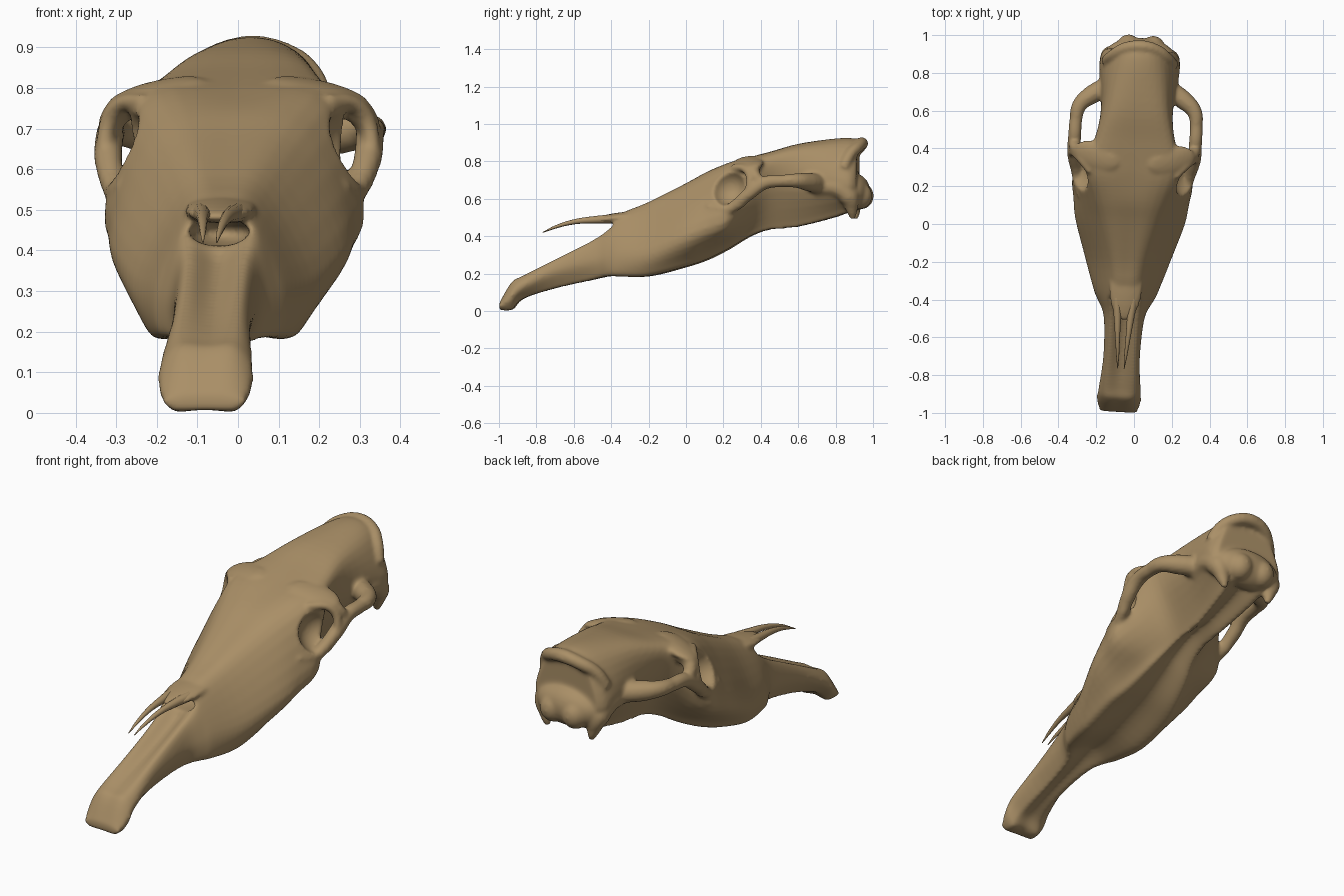
import bpy, bmesh
from mathutils import Vector, Matrix, Euler

if "Cube" in bpy.data.objects:
    bpy.data.objects.remove(bpy.data.objects["Cube"])

bone = bpy.data.materials.new("tan_bone")
bone.diffuse_color = (0.40, 0.275, 0.135, 1)
bone.use_nodes = True
bone.node_tree.nodes["Principled BSDF"].inputs["Base Color"].default_value = bone.diffuse_color


def spline(pts, n, closed):
    """Smooth interpolation through a list of vectors."""
    k, out = len(pts), []
    for i in range(k if closed else k - 1):
        get = (lambda j: pts[j % k]) if closed else (lambda j: pts[min(max(j, 0), k - 1)])
        a, b, c, d = (get(i + j) for j in (-1, 0, 1, 2))
        for s in range(n):
            t = s / n
            out.append(b + (c - a) * (0.5 * t) + (2 * a - 5 * b + 4 * c - d) * (0.5 * t * t)
                       + (3 * b - a - 3 * c + d) * (0.5 * t ** 3))
    if not closed:
        out.append(pts[-1])
    return out


def new_object(name, bm):
    bmesh.ops.recalc_face_normals(bm, faces=bm.faces)
    mesh = bpy.data.meshes.new(name)
    bm.to_mesh(mesh)
    bm.free()
    ob = bpy.data.objects.new(name, mesh)
    bpy.context.collection.objects.link(ob)
    return ob


def select(obs):
    bpy.ops.object.select_all(action='DESELECT')
    for o in obs:
        o.select_set(True)
    bpy.context.view_layer.objects.active = obs[0]


def loft(name, sections):
    rows = []
    for y, zt, wt, zs, wm, zm, wb, zb in sections:
        h = max(zt, zs) - zb
        half = [(wt, zs), (wm, zm), (wb, zb + 0.07 * h), (wb * 0.72, zb)]
        ring = [(0, zt)] + half + [(0, zb + max(0, min(0.14 * (h - 0.07), 0.045)))]
        ring += [(-x, z) for x, z in reversed(half)]
        rows.append(spline([Vector((x, y, z)) for x, z in ring], 5, True))
    columns = [spline(list(c), 4, False) for c in zip(*rows)]
    bm = bmesh.new()
    rings = [[bm.verts.new(p) for p in r] for r in zip(*columns)]
    for a, b in zip(rings, rings[1:]):
        for i in range(len(a)):
            j = (i + 1) % len(a)
            bm.faces.new((a[i], a[j], b[j], b[i]))
    for end in (rings[0], rings[-1]):
        bm.faces.new(end)
    return new_object(name, bm)


def ellipsoid(name, loc, size, rot=(0, 0, 0)):
    bm = bmesh.new()
    bmesh.ops.create_uvsphere(bm, u_segments=32, v_segments=16, radius=1,
                              matrix=Matrix.LocRotScale(Vector(loc), Euler(rot), Vector(size)))
    return new_object(name, bm)


def tube(name, pts, side=1):
    """Round bar through (x, y, z, radius) points; side=-1 mirrors it."""
    cu = bpy.data.curves.new(name, 'CURVE')
    cu.dimensions, cu.bevel_depth, cu.bevel_resolution = '3D', 1, 4
    cu.use_fill_caps, cu.resolution_u = True, 8
    sp = cu.splines.new('BEZIER')
    sp.bezier_points.add(len(pts) - 1)
    for bp, (x, y, z, r) in zip(sp.bezier_points, pts):
        bp.co, bp.radius = (x * side, y, z), r
        bp.handle_left_type = bp.handle_right_type = 'AUTO'
    ob = bpy.data.objects.new(name, cu)
    bpy.context.collection.objects.link(ob)
    select([ob])
    bpy.ops.object.convert(target='MESH')
    return bpy.context.view_layer.objects.active


# Main body, snout to back: y, top z, shoulder x/z, widest x/z, bottom x/z
skull = loft("skull", [
    (-0.995, .045, .06, .042, .10, .025, .08, .006),
    (-0.93, .15, .07, .148, .118, .08, .085, .006),
    (-0.87, .18, .075, .185, .112, .13, .07, .065),
    (-0.70, .25, .07, .275, .097, .21, .06, .12),
    (-0.50, .34, .075, .375, .107, .27, .08, .165),
    (-0.41, .40, .085, .435, .14, .30, .135, .185),
    (-0.36, .51, .08, .485, .16, .32, .16, .185),
    (-0.20, .58, .10, .55, .217, .33, .195, .185),
    (0.0, .68, .15, .645, .287, .40, .205, .235),
    (0.12, .745, .19, .705, .307, .44, .18, .275),
    (0.24, .79, .23, .76, .315, .48, .15, .335),
    (0.34, .82, .235, .79, .235, .57, .11, .395),
    (0.45, .85, .195, .825, .19, .67, .09, .435),
    (0.60, .893, .16, .858, .185, .68, .09, .45),
    (0.78, .92, .14, .87, .205, .68, .11, .495),
    (0.88, .925, .125, .87, .21, .67, .12, .53),
    (0.92, .915, .11, .86, .18, .67, .11, .55)])

# Eye sockets and nasal cavity are hollowed out
cutters = [ellipsoid("eye_socket_cutter", (s * .325, .245, .662), (.115, .105, .103), (0, 0, s * -.25))
           for s in (1, -1)]
cutters.append(ellipsoid("nasal_cutter", (0, -.38, .445), (.075, .13, .034)))
for c in cutters:
    m = skull.modifiers.new("cut", 'BOOLEAN')
    m.operation, m.object, m.solver = 'DIFFERENCE', c, 'EXACT'
select([skull])
bpy.ops.object.convert(target='MESH')
for c in cutters:
    bpy.data.objects.remove(c)

parts = []
for s in (1, -1):
    # Rear half of the eye socket rim
    parts.append(tube("eye_rim", [
        (.275, .13, .56, .012), (.296, .21, .545, .02), (.312, .31, .575, .026),
        (.328, .36, .67, .022), (.300, .345, .748, .022), (.225, .26, .768, .018)], s))
    # Brow shelf over the eye
    parts.append(ellipsoid("brow_shelf", (s * .20, .345, .787), (.13, .08, .028), (.25, s * .2, s * .3)))
    # Cheek arch running back to the braincase
    parts.append(tube("cheek_arch", [
        (.27, .14, .50, .02), (.298, .26, .55, .03), (.320, .36, .63, .036), (.320, .44, .685, .036),
        (.318, .54, .695, .034), (.305, .61, .697, .04), (.25, .665, .69, .05), (.16, .72, .68, .055)], s))
    # Bar behind the eye
    parts.append(tube("eye_bar", [
        (.15, .37, .785, .04), (.24, .375, .77, .038), (.302, .38, .735, .034), (.322, .42, .68, .03)], s))
    # Rear side ridge ending in a downward prong
    parts.append(tube("rear_prong", [
        (.15, .70, .66, .05), (.16, .82, .66, .055), (.155, .88, .61, .055),
        (.14, .895, .54, .032), (.13, .90, .49, .014)], s))
    # Neck joint knob
    parts.append(ellipsoid("neck_knob", (s * .065, .93, .615), (.065, .07, .072)))

# Nasal roof, rear mass and crest across the back of the head
parts.append(ellipsoid("nasal_roof", (0, -.335, .502), (.088, .18, .027), (.12, 0, 0)))
parts.append(ellipsoid("rear_mass", (0, .90, .635), (.18, .085, .10)))
parts.append(tube("rear_crest", [
    (-.18, .85, .76, .03), (-.145, .885, .835, .03), (-.085, .925, .878, .032), (0, .94, .896, .034),
    (.085, .925, .878, .032), (.145, .885, .835, .03), (.18, .85, .76, .03)]))

# Fuse into one smooth bone
select([skull] + parts)
bpy.ops.object.join()
m = skull.modifiers.new("fuse", 'REMESH')
m.mode, m.voxel_size, m.use_smooth_shade = 'VOXEL', 0.009, True
m = skull.modifiers.new("soften", 'SMOOTH')
m.factor, m.iterations = 0.5, 10
select([skull])
bpy.ops.object.convert(target='MESH')

# Two long thin nasal spikes
spikes = [tube("nasal_spike_" + n, [
    (.045, -.33, .497, .022), (.044, -.40, .492, .024), (.036, -.48, .488, .020),
    (.028, -.60, .476, .013), (.021, -.70, .448, .008), (.017, -.765, .420, .002)], s)
    for n, s in (("right", 1), ("left", -1))]

# The whole skull is turned slightly about the vertical
for ob in [skull] + spikes:
    for v in ob.data.vertices:
        x, y, z = v.co
        v.co = (x - 0.022 + 0.062 * y, y - 0.06 * x, z)
    ob.data.materials.clear()
    ob.data.materials.append(bone)
    select([ob])
    bpy.ops.object.shade_smooth()
